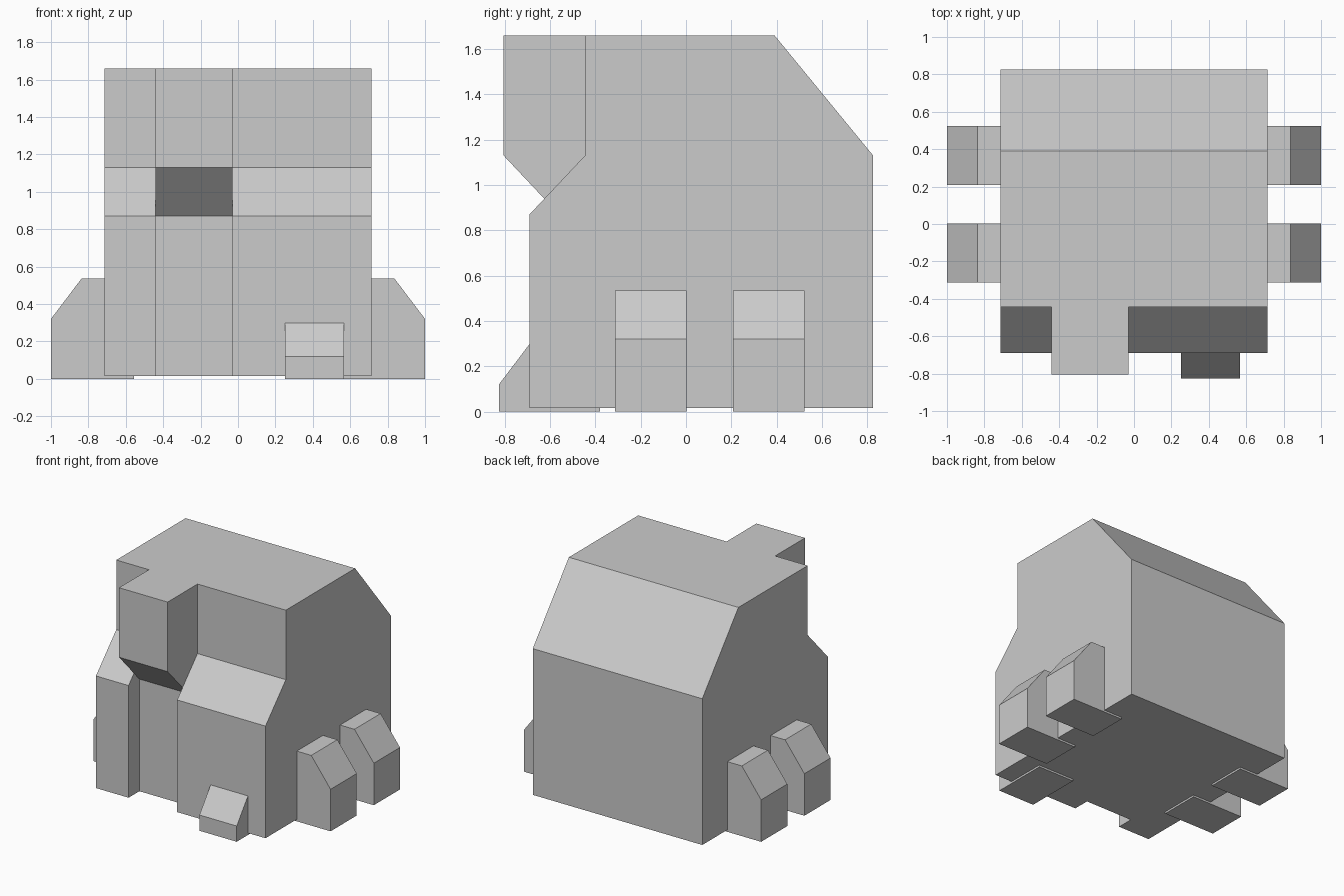
import bpy, bmesh

if "Cube" in bpy.data.objects:
    bpy.data.objects.remove(bpy.data.objects["Cube"])


def finish(name, bm):
    bmesh.ops.remove_doubles(bm, verts=bm.verts, dist=1e-5)
    bmesh.ops.recalc_face_normals(bm, faces=bm.faces)
    me = bpy.data.meshes.new(name)
    bm.to_mesh(me)
    bm.free()
    ob = bpy.data.objects.new(name, me)
    bpy.context.collection.objects.link(ob)
    return ob


def polygon(bm, points):
    bm.faces.new([bm.verts.new(p) for p in points])


def strip(bm, profile, place, a, b):
    """Quads sweeping a closed 2D profile from a to b."""
    for p, q in zip(profile, profile[1:] + profile[:1]):
        polygon(bm, [place(p, a), place(q, a), place(q, b), place(p, b)])


def prism(name, profile, place, a, b):
    bm = bmesh.new()
    strip(bm, profile, place, a, b)
    for d in (a, b):
        polygon(bm, [place(p, d) for p in profile])
    return finish(name, bm)


def along_x(p, d):
    return (d, p[0], p[1])


def along_y(p, d):
    return (p[0], d, p[1])


# House body: side bays lean back at the top, middle bay has a recessed
# door wall below and a projecting box above; both profiles cross once
cross = (-0.625, 0.939)
low_out, high_in = [(-0.69, 0.015), (-0.69, 0.87)], [(-0.445, 1.13), (-0.445, 1.66)]
low_in, high_out = [(-0.56, 0.015), (-0.56, 0.87)], [(-0.805, 1.13), (-0.805, 1.66)]
back = [(0.39, 1.66), (0.825, 1.13), (0.825, 0.015)]
side = low_in[:1] + low_out + [cross] + high_in + back
middle = low_in + [cross] + high_out + high_in[1:] + back

bm = bmesh.new()
xs = (-0.715, -0.44, -0.03, 0.715)
for i, profile in enumerate((side, middle, side)):
    strip(bm, profile, along_x, xs[i], xs[i + 1])
for x in (xs[0], xs[3]):
    polygon(bm, [along_x(p, x) for p in side])
for x in (xs[1], xs[2]):
    polygon(bm, [along_x(p, x) for p in low_out + [cross] + low_in[::-1]])
    polygon(bm, [along_x(p, x) for p in [cross] + high_in + high_out[::-1]])
finish("house_body", bm)

# Sloped buttresses, two on each side
for label, s in (("left", -1), ("right", 1)):
    profile = [(s * x, z) for x, z in
               [(0.555, 0), (1.0, 0), (1.0, 0.32), (0.837, 0.535), (0.555, 0.535)]]
    for pos, y in (("front", -0.313), ("rear", 0.208)):
        prism(f"{label}_{pos}_buttress", profile, along_y, y, y + 0.315)

# Small low buttress at the front
prism("front_buttress",
      [(-0.38, 0), (-0.825, 0), (-0.825, 0.12), (-0.662, 0.335), (-0.38, 0.335)],
      along_x, 0.252, 0.567)
